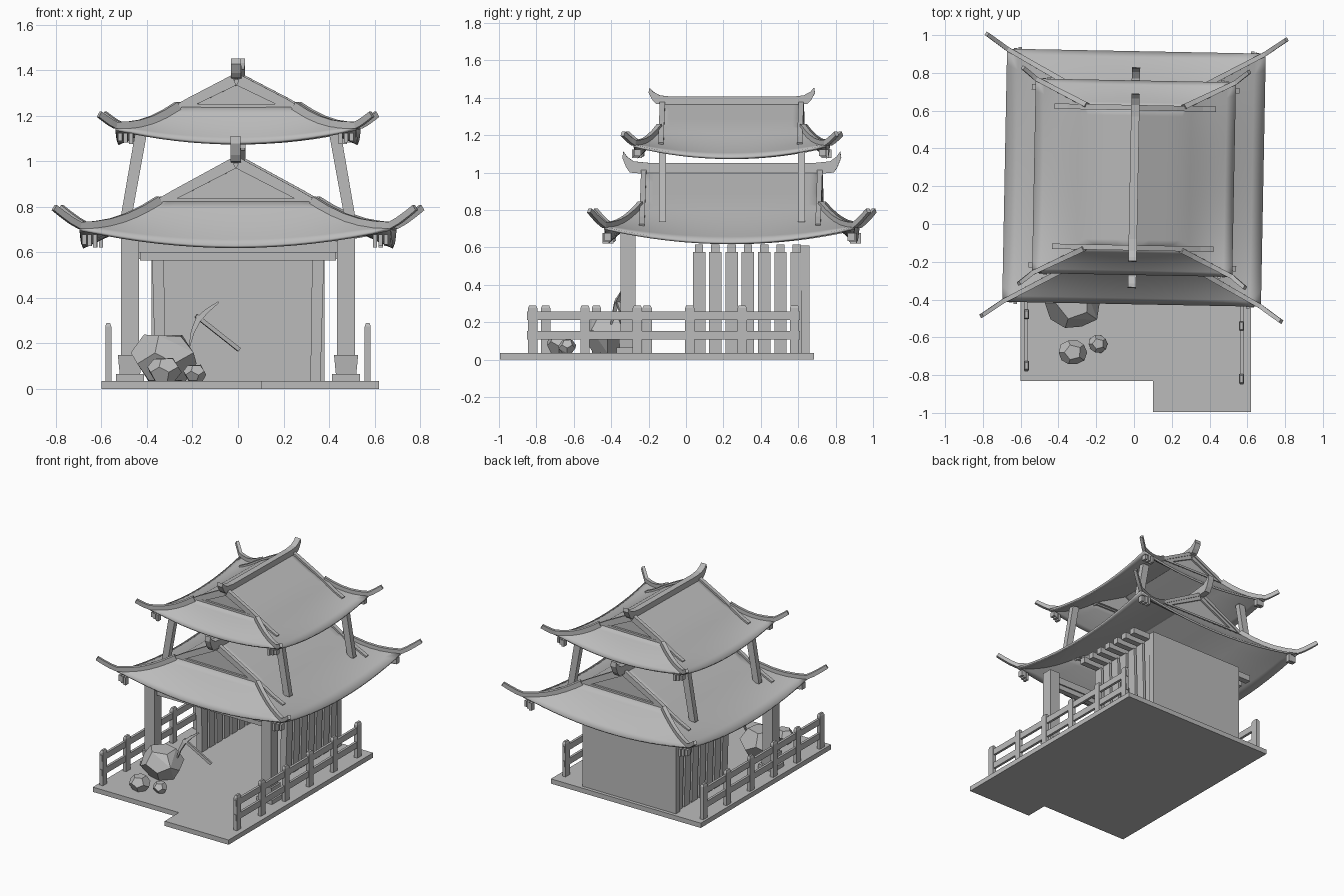
import bpy, bmesh, math, random
from mathutils import Vector, Matrix

if "Cube" in bpy.data.objects:
    bpy.data.objects.remove(bpy.data.objects["Cube"])

grey = bpy.data.materials.new("light grey")
grey.use_nodes = True
grey.diffuse_color = (0.5, 0.5, 0.5, 1)
grey.node_tree.nodes["Principled BSDF"].inputs["Base Color"].default_value = (0.5, 0.5, 0.5, 1)
CY = 0.245  # centre of the roofs along y
# the roofs sit very slightly turned on the house
TURN = Matrix.Translation((0, CY, 0)) @ Matrix.Rotation(math.radians(-1.1), 4, "Z") @ Matrix.Translation((0, -CY, 0))


def finish(name, bm, smooth=False):
    bmesh.ops.recalc_face_normals(bm, faces=bm.faces)
    mesh = bpy.data.meshes.new(name)
    bm.to_mesh(mesh)
    bm.free()
    mesh.materials.append(grey)
    ob = bpy.data.objects.new(name, mesh)
    bpy.context.collection.objects.link(ob)
    if smooth:
        for o in bpy.context.selected_objects:
            o.select_set(False)
        ob.select_set(True)
        bpy.context.view_layer.objects.active = ob
        bpy.ops.object.shade_smooth_by_angle(angle=math.radians(35))
    return ob


def loft(name, rings):
    """Skin a list of equal rings of points and cap both ends."""
    bm = bmesh.new()
    vs = [[bm.verts.new(p) for p in r] for r in rings]
    n = len(rings[0])
    for a, b in zip(vs, vs[1:]):
        for i in range(n):
            bm.faces.new((a[i], a[(i + 1) % n], b[(i + 1) % n], b[i]))
    bm.faces.new(vs[0])
    bm.faces.new(vs[-1])
    return finish(name, bm)


def rect(cx, cy, hx, hy, z):
    return [(cx + i * hx, cy + j * hy, z) for i, j in ((-1, -1), (1, -1), (1, 1), (-1, 1))]


def box(name, x, y, z):
    cx, cy, hx, hy = sum(x) / 2, sum(y) / 2, (x[1] - x[0]) / 2, (y[1] - y[0]) / 2
    return loft(name, [rect(cx, cy, hx, hy, h) for h in z])


def sweep(name, pts, w, h, taper=1.0):
    """Rectangular bar along a path, its underside on the path."""
    pts = [Vector(p) for p in pts]
    flat = pts[-1] - pts[0]
    side = Vector((-flat.y, flat.x, 0)).normalized()
    rings = []
    for i, p in enumerate(pts):
        k = 1 + (taper - 1) * i / (len(pts) - 1)
        tan = (pts[min(i + 1, len(pts) - 1)] - pts[max(i - 1, 0)]).normalized()
        s, u = side * w * k / 2, side.cross(tan) * h * k
        u = -u if u.z < 0 else u
        rings.append([p - s, p + s, p + s + u, p - s + u])
    return loft(name, rings)


def extrude(name, outline, offset):
    off = Vector(offset)
    return loft(name, [[Vector(p) - off for p in outline], [Vector(p) + off for p in outline]])


def roof(tag, W, D, X, G, eave, level, ridge, lift, tip, L, flare):
    """Hip-and-gable roof: W, D eave half sizes; X, G gable half sizes."""
    def mix(a, b, t):
        return a + (b - a) * t

    def height(t, s):
        return mix(level, eave, t) - 0.012 * math.sin(math.pi * t) + lift * t * t * s * s

    def slope(x):
        return mix(ridge, level, x / X) if x < X else height((x - X) / (W - X), 0.75)

    bm = bmesh.new()

    def patch(fn, rows, cols=16):
        g = [[bm.verts.new(fn(r / rows, 2 * c / cols - 1)) for c in range(cols + 1)] for r in range(rows + 1)]
        for a, b in zip(g, g[1:]):
            for i in range(cols):
                bm.faces.new((a[i], a[i + 1], b[i + 1], b[i]))

    for d in (-1, 1):
        patch(lambda t, s: (d * X * t, CY + s * G, mix(ridge, level, t)), 3)
        patch(lambda t, s: (d * mix(X, W, t), CY + s * mix(G, D, t), height(t, s)), 6)
        patch(lambda t, s: (s * mix(X, W, t), CY + d * mix(G, D, t), height(t, s)), 6)
    bmesh.ops.remove_doubles(bm, verts=bm.verts, dist=0.0005)
    shell = finish(tag + "_roof_shell", bm, True)
    mod = shell.modifiers.new("thickness", "SOLIDIFY")
    mod.thickness = 0.014
    mod.offset = -1
    parts = [shell]

    for j, end in ((-1, "front"), (1, "back")):
        gy = CY + j * (G - 0.02)
        sill = CY + j * (G - 0.005)
        parts += [
            extrude(f"{tag}_{end}_gable_wall",
                    [(-X, gy, level - 0.01), (X, gy, level - 0.01), (0, gy, ridge - 0.01)], (0, 0.01, 0)),
            box(f"{tag}_{end}_gable_sill", (-X, X), (sill - 0.01, sill + 0.01), (level - 0.02, level + 0.008))]
        for i, hand in ((-1, "right"), (1, "left")):
            name = f"{tag}_{end}_{hand}"
            # board under the gable edge, and ridge running down the slope
            board = [(0, sill, ridge - 0.04), (i * X, sill, level - 0.03)]
            xs = [W * 0.79 * k / 6 for k in range(7)]
            down = [(i * x, CY + j * (G - 0.004), slope(x) - 0.01) for x in xs]
            # hip beam ending in an upturned horn
            pts = [(mix(X, W, k / 5), mix(G, D, k / 5), height(k / 5, 1) - 0.016 + 0.01 * k / 5) for k in range(6)]
            ex, ey, ez = tip[0] - W, tip[1] - D, tip[2] - 0.024 - pts[-1][2]
            pts += [(W + ex * a, D + ey * a, pts[5][2] + ez * b) for a, b in ((0.35, 0.28), (0.7, 0.65), (1, 1))]
            parts += [sweep(name + "_gable_board", board, 0.018, 0.035),
                      sweep(name + "_descending_ridge", down, 0.028, 0.022),
                      sweep(name + "_hip_beam", [(i * p[0], CY + j * p[1], p[2]) for p in pts], 0.028, 0.036, 0.75)]
            # stacked bracket plates below the corner
            for k in range(3):
                bx, by = i * (W - 0.07 + 0.024 * k), CY + j * (D - 0.008 - 0.006 * k)
                parts.append(box(f"{name}_bracket_{k + 1}", (bx - 0.009, bx + 0.009), (by - 0.018, by + 0.018),
                                 (eave - 0.008 + 0.006 * k, eave + lift * 0.6)))

    # main ridge with flared ends
    half = [(G - 0.05, 0.032), (L - 0.06, 0.04), (L - 0.025, 0.06), (L - 0.005, 0.082),
            (L, 0.055), (L - 0.02, 0.015), (L - 0.04, -0.008), (G - 0.03, -0.015)]
    half = [(y, ridge + z * flare) for y, z in half]
    outline = [(0, CY + y, z) for y, z in half] + [(0, CY - y, z) for y, z in reversed(half)]
    parts.append(extrude(tag + "_main_ridge", outline, (0.022, 0, 0)))
    for ob in parts:
        ob.matrix_world = TURN


roof("lower", 0.685, 0.67, 0.33, 0.475, 0.63, 0.83, 1.01, 0.08, (0.8, 0.75, 0.81), 0.585, 1.25)
roof("upper", 0.53, 0.515, 0.25, 0.375, 1.085, 1.245, 1.375, 0.065, (0.605, 0.575, 1.22), 0.445, 0.95)

# platform with a forward step on its left side
extrude("platform", [(-0.6, -0.83, 0.0175), (0.1, -0.83, 0.0175), (0.1, -0.995, 0.0175),
                     (0.62, -0.995, 0.0175), (0.62, 0.685, 0.0175), (-0.6, 0.685, 0.0175)], (0, 0, 0.0175))

# rear wall and lintel
box("back_wall", (-0.38, 0.38), (0.615, 0.66), (0.03, 0.61))
box("front_lintel_lower", (-0.43, 0.43), (-0.33, -0.29), (0.565, 0.6))
box("front_lintel_upper", (-0.44, 0.44), (-0.34, -0.28), (0.6, 0.65))

for i, hand in ((-1, "right"), (1, "left")):
    # front pillar on a flared stone base
    px = i * 0.475
    box(hand + "_pillar", (px - 0.04, px + 0.04), (-0.35, -0.27), (0.1, 0.675))
    box(hand + "_plinth", (px - 0.062, px + 0.062), (-0.372, -0.248), (0.03, 0.065))
    loft(hand + "_pillar_base", [rect(px, -0.31, 0.045, 0.045, 0.065), rect(px, -0.31, 0.053, 0.053, 0.15)])
    # slatted side wall with rafter ends
    for k in range(7):
        y = 0.07 + 0.087 * k
        slat = [rect(i * 0.34, y, 0.022, 0.033, 0.03), rect(i * 0.352, y, 0.026, 0.033, 0.575)]
        loft(f"{hand}_slat_{k + 1}", slat)
        x = sorted((i * 0.32, i * 0.515))
        box(f"{hand}_rafter_{k + 1}", x, (y - 0.022, y + 0.022), (0.572, 0.615))
    # leaning posts holding the upper roof
    for y, end in ((-0.125, "front"), (0.617, "back")):
        loft(f"{hand}_{end}_upper_post", [rect(i * 0.495, y, 0.024, 0.019, 0.735), rect(i * 0.425, y, 0.026, 0.019, 1.13)])
    # fence
    shift = 0.035 - i * 0.035
    fx = i * 0.57
    for k in range(6):
        y = -0.82 + 0.28 * k + shift * (1 - k / 8)
        loft(f"{hand}_fence_post_{k + 1}", [rect(fx, y, 0.013, 0.025, z) for z in (0.03, 0.275)]
             + [rect(fx, y, 0.008, 0.018, 0.29)])
    for z, level in ((0.107, "lower"), (0.213, "upper")):
        box(f"{hand}_{level}_fence_rail", (fx - 0.009, fx + 0.009), (-0.85 + shift, 0.61), (z, z + 0.045))


# boulders: faceted twelve-sided stones, the dual of an icosahedron
def rock(name, centre, size, seed):
    rng = random.Random(seed)
    ico = bmesh.new()
    bmesh.ops.create_icosphere(ico, subdivisions=1, radius=1)
    bm = bmesh.new()
    for f in ico.faces:
        c = f.calc_center_median().normalized() * rng.uniform(0.94, 1.06)
        bm.verts.new(Vector(centre) + Vector(c[i] * size[i] for i in range(3)))
    bmesh.ops.convex_hull(bm, input=bm.verts)
    bmesh.ops.dissolve_limit(bm, angle_limit=math.radians(12), verts=bm.verts, edges=bm.edges)
    finish(name, bm)
    ico.free()


rock("large_boulder", (-0.32, -0.42, 0.135), (0.148, 0.14, 0.125), 3)
rock("medium_boulder", (-0.325, -0.68, 0.085), (0.075, 0.07, 0.062), 5)
rock("small_boulder", (-0.19, -0.635, 0.07), (0.053, 0.048, 0.044), 8)

# pickaxe leaning on the large boulder
sweep("pickaxe_handle", [(-0.19, -0.37, 0.315), (0.0, -0.32, 0.165)], 0.018, 0.018)
head = [(-0.213, -0.4, 0.19, 0.004), (-0.2, -0.385, 0.25, 0.009), (-0.175, -0.37, 0.305, 0.013),
        (-0.135, -0.35, 0.345, 0.009), (-0.085, -0.335, 0.382, 0.004)]
loft("pickaxe_head", [[(x + a * r * 0.7, y + b * r, z - a * r * 0.7)
                       for a, b in ((-1, -1), (1, -1), (1, 1), (-1, 1))] for x, y, z, r in head])
